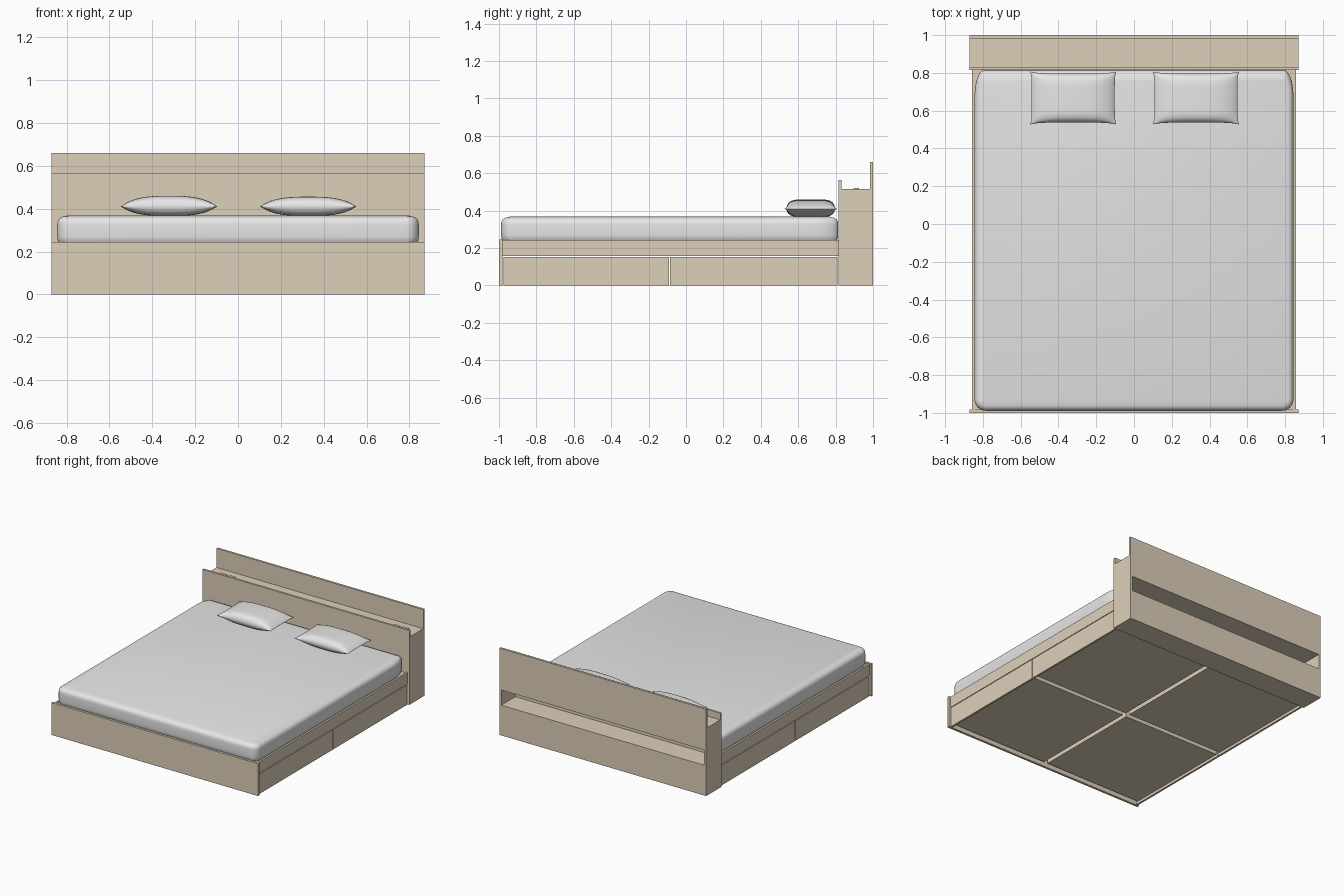
import bpy, bmesh, math

if "Cube" in bpy.data.objects:
    bpy.data.objects.remove(bpy.data.objects["Cube"])


def material(name, rgb):
    m = bpy.data.materials.new(name)
    m.diffuse_color = (*rgb, 1)
    m.use_nodes = True
    m.node_tree.nodes["Principled BSDF"].inputs["Base Color"].default_value = m.diffuse_color
    return m


WOOD = material("pale wood", (0.73, 0.63, 0.49))
CLOTH = material("white cloth", (0.8, 0.8, 0.8))


def finish(name, bm, mat):
    bmesh.ops.recalc_face_normals(bm, faces=bm.faces)
    mesh = bpy.data.meshes.new(name)
    bm.to_mesh(mesh)
    bm.free()
    mesh.materials.append(mat)
    ob = bpy.data.objects.new(name, mesh)
    bpy.context.collection.objects.link(ob)
    return ob


def box(name, x0, x1, y0, y1, z0, z1, mat=WOOD):
    bm = bmesh.new()
    bmesh.ops.create_cube(bm, size=1)
    for v in bm.verts:
        v.co = ((x0 + x1) / 2 + v.co.x * (x1 - x0),
                (y0 + y1) / 2 + v.co.y * (y1 - y0),
                (z0 + z1) / 2 + v.co.z * (z1 - z0))
    return finish(name, bm, mat)


def smooth(ob, angle):
    bpy.ops.object.select_all(action='DESELECT')
    ob.select_set(True)
    bpy.context.view_layer.objects.active = ob
    bpy.ops.object.shade_smooth_by_angle(angle=math.radians(angle))


# Headboard: low front panel, tall back panel, shelf and rear niche
W, IN = 0.87, 0.853
box("headboard_front", -W, W, 0.815, 0.831, 0, 0.565)
back = box("headboard_back", -W, W, 0.983, 1.0, 0, 0.66)
cutter = box("niche_cutter", -IN, IN, 0.95, 1.05, 0.23, 0.345)
cutter.hide_render = True
cutter.hide_viewport = True
cut = back.modifiers.new("niche", 'BOOLEAN')
cut.operation = 'DIFFERENCE'
cut.object = cutter
cut.solver = 'EXACT'
for label, s in (("left", -1), ("right", 1)):
    a, b = sorted((s * IN, s * W))
    box("headboard_side_" + label, a, b, 0.831, 0.983, 0, 0.515)
for label, z0, z1 in (("bottom", 0, 0.017), ("niche_floor", 0.213, 0.23),
                      ("niche_ceiling", 0.345, 0.362), ("top_shelf", 0.498, 0.515)):
    box("headboard_" + label, -IN, IN, 0.831, 0.983, z0, z1)

# Small fittings lying on the top shelf
for label, cx in (("left", -0.73), ("right", 0.73)):
    for i, dx in enumerate((-0.035, 0.035)):
        box(f"shelf_fitting_{label}_{i + 1}", cx + dx - 0.025, cx + dx + 0.025,
            0.895, 0.925, 0.515, 0.52)

# Bed frame
box("footboard", -W, W, -1.0, -0.982, 0, 0.245)
box("platform", -0.842, 0.842, -0.982, 0.815, 0.157, 0.236)
for label, s in (("left", -1), ("right", 1)):
    a, b = sorted((s * 0.842, s * 0.857))
    box("side_rail_" + label, a, b, -0.982, 0.815, 0.157, 0.243)
    # Two drawers per side, boxes raised behind their fronts
    for i, (y0, y1) in enumerate(((-0.977, -0.091), (-0.085, 0.809))):
        box(f"drawer_front_{label}_{i + 1}", a, b, y0, y1, 0.0, 0.152)
        c, d = sorted((s * 0.016, s * 0.842))
        box(f"drawer_box_{label}_{i + 1}", c, d, y0 + 0.014, y1 - 0.014, 0.02, 0.15)


# Mattress: rounded outline stacked in layers of (inset, height)
def outline(inset, n=8):
    pts = []
    corners = ((1, 1, 0.05, 0.14), (-1, 1, 0.05, 0.14),
               (-1, -1, 0.06, 0.06), (1, -1, 0.06, 0.06))
    for k, (sx, sy, rx, ry) in enumerate(corners):
        cx = sx * (0.844 - rx)
        cy = 0.814 - ry if sy > 0 else -0.989 + ry
        for i in range(n + 1):
            t = (k + i / n) * math.pi / 2
            pts.append((cx + max(rx - inset, 0.002) * math.cos(t),
                        cy + max(ry - inset, 0.002) * math.sin(t)))
    return pts


layers = [(0.012, 0.237), (0.003, 0.25), (0.0, 0.27), (0.0, 0.325)]
layers += [(0.034 * (1 - math.cos(t)), 0.328 + 0.036 * math.sin(t))
           for t in (math.radians(15 * i) for i in range(1, 7))]
layers.append((0.048, 0.368))
bm = bmesh.new()
rings = [[bm.verts.new((x, y, z)) for x, y in outline(inset)] for inset, z in layers]
for lo, hi in zip(rings, rings[1:]):
    for i in range(len(lo)):
        j = (i + 1) % len(lo)
        bm.faces.new((lo[i], lo[j], hi[j], hi[i]))
bm.faces.new(rings[0][::-1])
bm.faces.new(rings[-1])
smooth(finish("mattress", bm, CLOTH), 40)


# Pillows: puffed grid with pinched corners and a seam around the middle
def pillow(name, cx, top):
    n, a, b, seam = 28, 0.228, 0.14, 0.41
    bm = bmesh.new()
    for side in (1, -1):
        h = top - seam if side > 0 else seam - 0.366
        grid = []
        for i in range(n + 1):
            u = math.sin((i / n - 0.5) * math.pi)
            row = []
            for j in range(n + 1):
                v = math.sin((j / n - 0.5) * math.pi)
                x = a * u * (1 - 0.035 * (1 - v ** 6))
                y = b * v * (1 - 0.07 * (1 - u ** 6))
                puff = (1 - abs(u) ** 3) ** 0.8 * (1 - v ** 6) ** 0.55
                row.append(bm.verts.new((cx + x, 0.667 + y, seam + side * h * puff)))
            grid.append(row)
        for i in range(n):
            for j in range(n):
                bm.faces.new((grid[i][j], grid[i + 1][j], grid[i + 1][j + 1], grid[i][j + 1]))
    bmesh.ops.remove_doubles(bm, verts=bm.verts, dist=0.00005)
    smooth(finish(name, bm, CLOTH), 60)


pillow("pillow_left", -0.322, 0.46)
pillow("pillow_right", 0.328, 0.456)
